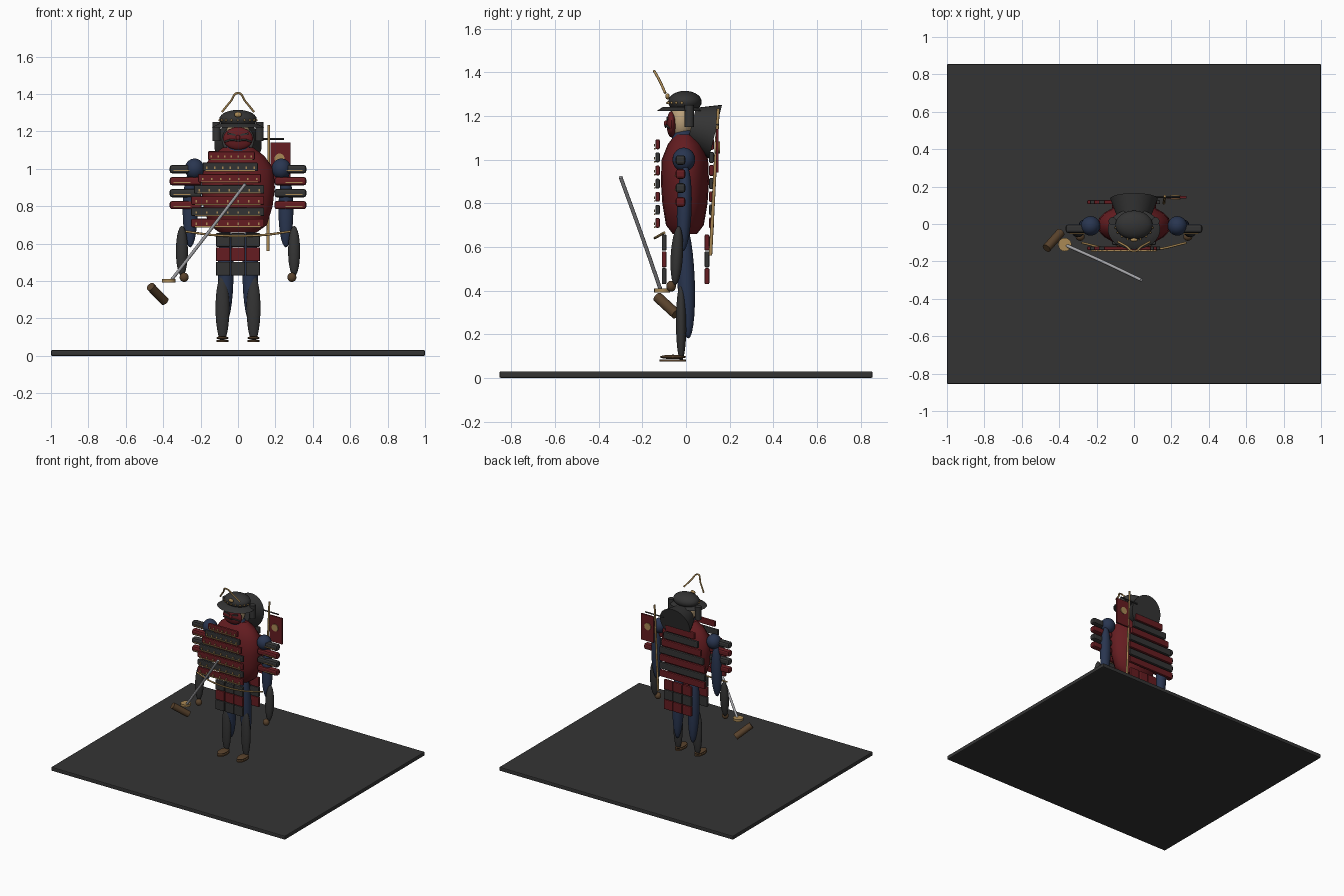
import bpy, math
from mathutils import Vector

if "Cube" in bpy.data.objects:
    bpy.data.objects.remove(bpy.data.objects["Cube"])


def material(name, r, g, b):
    m = bpy.data.materials.new(name)
    m.use_nodes = True
    m.diffuse_color = (r, g, b, 1)
    m.node_tree.nodes["Principled BSDF"].inputs["Base Color"].default_value = (r, g, b, 1)
    return m


RED = material("dark red", 0.13, 0.012, 0.015)
BLACK = material("charcoal", 0.034, 0.034, 0.034)
NAVY = material("navy", 0.022, 0.036, 0.08)
GOLD = material("gold", 0.4, 0.25, 0.09)
BROWN = material("brown", 0.1, 0.055, 0.025)
STEEL = material("steel", 0.4, 0.4, 0.42)
SKIN = material("skin", 0.5, 0.36, 0.2)


def finish(name, mat, smooth=True):
    o = bpy.context.object
    o.name = name
    o.data.materials.append(mat)
    bpy.ops.object.transform_apply(location=False, rotation=False, scale=True)
    if smooth:
        bpy.ops.object.shade_smooth_by_angle(angle=math.radians(40))
    return o


def box(name, mat, center, size, bevel=0.0):
    bpy.ops.mesh.primitive_cube_add(size=1, location=center)
    bpy.context.object.scale = size
    o = finish(name, mat, False)
    if bevel:
        b = o.modifiers.new("bevel", "BEVEL")
        b.width, b.segments = bevel, 2
    return o


def ball(name, mat, center, radii, tilt=0):
    bpy.ops.mesh.primitive_uv_sphere_add(segments=24, ring_count=14, location=center)
    o = bpy.context.object
    o.scale = radii
    finish(name, mat)
    o.rotation_euler.x = tilt
    return o


def cone(name, mat, a, b, r1, r2, sides=24):
    a, b = Vector(a), Vector(b)
    bpy.ops.mesh.primitive_cone_add(vertices=sides, radius1=r1, radius2=r2,
                                    depth=(b - a).length, location=(a + b) / 2)
    o = finish(name, mat)
    o.rotation_euler = (b - a).to_track_quat("Z", "Y").to_euler()
    return o


def tube(name, mat, points, radius):
    c = bpy.data.curves.new(name, "CURVE")
    c.dimensions, c.bevel_depth, c.bevel_resolution = "3D", radius, 2
    c.resolution_u, c.use_fill_caps = 6, True
    s = c.splines.new("BEZIER")
    s.bezier_points.add(len(points) - 1)
    for p, co in zip(s.bezier_points, points):
        p.co = co
        p.handle_left_type = p.handle_right_type = "AUTO"
    c.materials.append(mat)
    o = bpy.data.objects.new(name, c)
    bpy.context.collection.objects.link(o)
    return o


# Ground slab
box("ground_slab", BLACK, (0, 0, 0.015), (2, 1.71, 0.03), 0.006)

# Torso barrel, made as rings that narrow toward both ends
profile = [(0.66, 0.10), (0.70, 0.155), (0.80, 0.185), (0.90, 0.197),
           (1.0, 0.19), (1.07, 0.14), (1.115, 0.08)]
n = 20
verts = [(r * math.cos(2 * math.pi * i / n), r * 0.56 * math.sin(2 * math.pi * i / n) - 0.005, z)
         for z, r in profile for i in range(n)]
faces = [(k * n + i, k * n + (i + 1) % n, (k + 1) * n + (i + 1) % n, (k + 1) * n + i)
         for k in range(len(profile) - 1) for i in range(n)]
faces += [tuple(reversed(range(n))), tuple(range(len(verts) - n, len(verts)))]
mesh = bpy.data.meshes.new("torso")
mesh.from_pydata(verts, [], faces)
mesh.materials.append(RED)
for f in mesh.polygons:
    f.use_smooth = len(f.vertices) == 4
bpy.context.collection.objects.link(bpy.data.objects.new("torso", mesh))

# Chest and back plates in alternating rows, with lacing on the front
for i in range(7):
    z = 1.07 - i * 0.06
    left = -0.25 + 0.09 * max(0, 1 - i / 4) ** 1.3
    right = 0.09 + 0.05 * min(1, i / 3)
    mid, wide = (left + right) / 2, right - left
    mat = BLACK if i % 2 else RED
    box("chest_plate", mat, (mid, -0.13, z), (wide, 0.02, 0.045), 0.006)
    box("back_plate", mat, (mid, 0.117, z), (wide, 0.022, 0.05), 0.006)
    box("chest_trim", GOLD, (mid, -0.143, z - 0.02), (wide * 0.9, 0.006, 0.006))
    for j in range(7):
        box("chest_lace", GOLD, (left + wide * (j + 0.5) / 7, -0.144, z - 0.004),
            (0.008, 0.006, 0.012))

# Hip skirt panels, front and back
for x in (-0.08, 0, 0.08):
    for k in range(3):
        z = 0.62 - k * 0.077
        box("skirt_front", RED if k == 1 else BLACK, (x, -0.1, z), (0.076, 0.022, 0.074), 0.006)
        box("skirt_back", BLACK if k == 1 else RED, (x, 0.096, z), (0.076, 0.022, 0.074), 0.006)
tube("belt_cord", GOLD, [(-0.28, -0.1, 0.665), (-0.12, -0.135, 0.645),
                         (0.12, -0.135, 0.645), (0.28, -0.1, 0.665)], 0.006)

# Limbs, mirrored left and right
for side, s in (("left", 1), ("right", -1)):
    ball(side + "_thigh", NAVY, (s * 0.066, 0, 0.45), (0.042, 0.04, 0.27), 0.04)
    ball(side + "_shin", BLACK, (s * 0.083, -0.022, 0.255), (0.037, 0.024, 0.18))
    ball(side + "_foot", BROWN, (s * 0.083, -0.06, 0.096), (0.032, 0.06, 0.01))
    cone(side + "_sandal", BROWN, (s * 0.083, -0.06, 0.074), (s * 0.083, -0.06, 0.084),
         0.032, 0.032).scale = (1, 1.9, 1)
    ball(side + "_shoulder", NAVY, (s * 0.232, -0.01, 1.0), (0.052, 0.052, 0.055))
    ball(side + "_upper_arm", NAVY, (s * 0.256, -0.008, 0.78), (0.04, 0.034, 0.2), -0.03)
    ball(side + "_forearm", BLACK, (s * 0.3, -0.042, 0.56), (0.032, 0.028, 0.135), -0.06)
    ball(side + "_hand", BROWN, (s * 0.288, -0.068, 0.42), (0.024, 0.022, 0.025))
    # Shoulder guards
    for k in range(4):
        z = 0.998 - k * 0.064
        box(side + "_shoulder_guard", RED if k % 2 else BLACK, (s * 0.28, -0.025, z),
            (0.17, 0.045, 0.044), 0.012)
        box(side + "_guard_trim", GOLD, (s * 0.3, -0.05, z - 0.008), (0.09, 0.006, 0.005))
    # Helmet side flap and face details
    cone(side + "_helmet_flap", BLACK, (s * 0.115, 0.015, 1.15), (s * 0.115, 0.015, 1.25),
         0.022, 0.022, 12)
    o = box(side + "_eye_slit", BLACK, (s * 0.035, -0.086, 1.185), (0.045, 0.008, 0.01))
    o.rotation_euler.y = s * -0.2
    tube(side + "_moustache", BLACK, [(0, -0.093, 1.15), (s * 0.035, -0.09, 1.155),
                                      (s * 0.07, -0.075, 1.145)], 0.005)

# Neck, head and mask
ball("neck", NAVY, (0, -0.01, 1.09), (0.07, 0.055, 0.06))
ball("head", SKIN, (0, -0.02, 1.18), (0.065, 0.055, 0.085))
ball("face_mask", RED, (0, -0.066, 1.162), (0.08, 0.023, 0.06))
ball("mask_nose", RED, (0, -0.09, 1.165), (0.012, 0.012, 0.015))

# Helmet bowl, brim, neck guard and crest
ball("helmet_bowl", BLACK, (0, -0.005, 1.265), (0.1, 0.077, 0.05))
brim = cone("helmet_brim", BLACK, (0, -0.028, 1.222), (0, -0.028, 1.242), 0.14, 0.1, 32)
brim.scale = (1, 0.77, 1)
cone("neck_guard", BLACK, (0, 0.025, 1.155), (0, 0.135, 1.128), 0.085, 0.127, 32)
tube("helmet_crest", GOLD, [(-0.085, -0.095, 1.305), (-0.04, -0.12, 1.36), (0, -0.145, 1.405),
                            (0.04, -0.12, 1.36), (0.085, -0.095, 1.305)], 0.006)
ball("crest_boss", GOLD, (0, -0.085, 1.29), (0.02, 0.01, 0.014))
for i in range(9):
    a = math.pi * (1 + (i + 0.5) / 9)
    ball("helmet_stud", GOLD, (0.1 * math.cos(a), 0.08 * math.sin(a) - 0.005, 1.26),
         (0.006, 0.006, 0.006))

# Back banner
cone("banner_pole", GOLD, (0.16, 0.112, 0.56), (0.165, 0.148, 1.235), 0.008, 0.007, 10)
cone("banner_crossbar", BLACK, (0.09, 0.145, 1.16), (0.245, 0.145, 1.16), 0.005, 0.005, 8)
box("banner", RED, (0.228, 0.143, 1.04), (0.108, 0.012, 0.2))
for y in (0.134, 0.152):
    cone("banner_disc", GOLD, (0.222, y - 0.003, 1.055), (0.222, y + 0.003, 1.055),
         0.027, 0.027, 20)

# Sword: curved blade, guard, collar and grip
tube("sword_blade", STEEL, [(-0.36, -0.115, 0.4), (-0.17, -0.2, 0.645),
                            (0.04, -0.3, 0.92)], 0.009)
cone("sword_guard", GOLD, (-0.37, -0.11, 0.392), (-0.37, -0.11, 0.41), 0.036, 0.036, 16)
cone("sword_grip", BROWN, (-0.468, -0.13, 0.37), (-0.392, -0.045, 0.292), 0.024, 0.024, 16)
